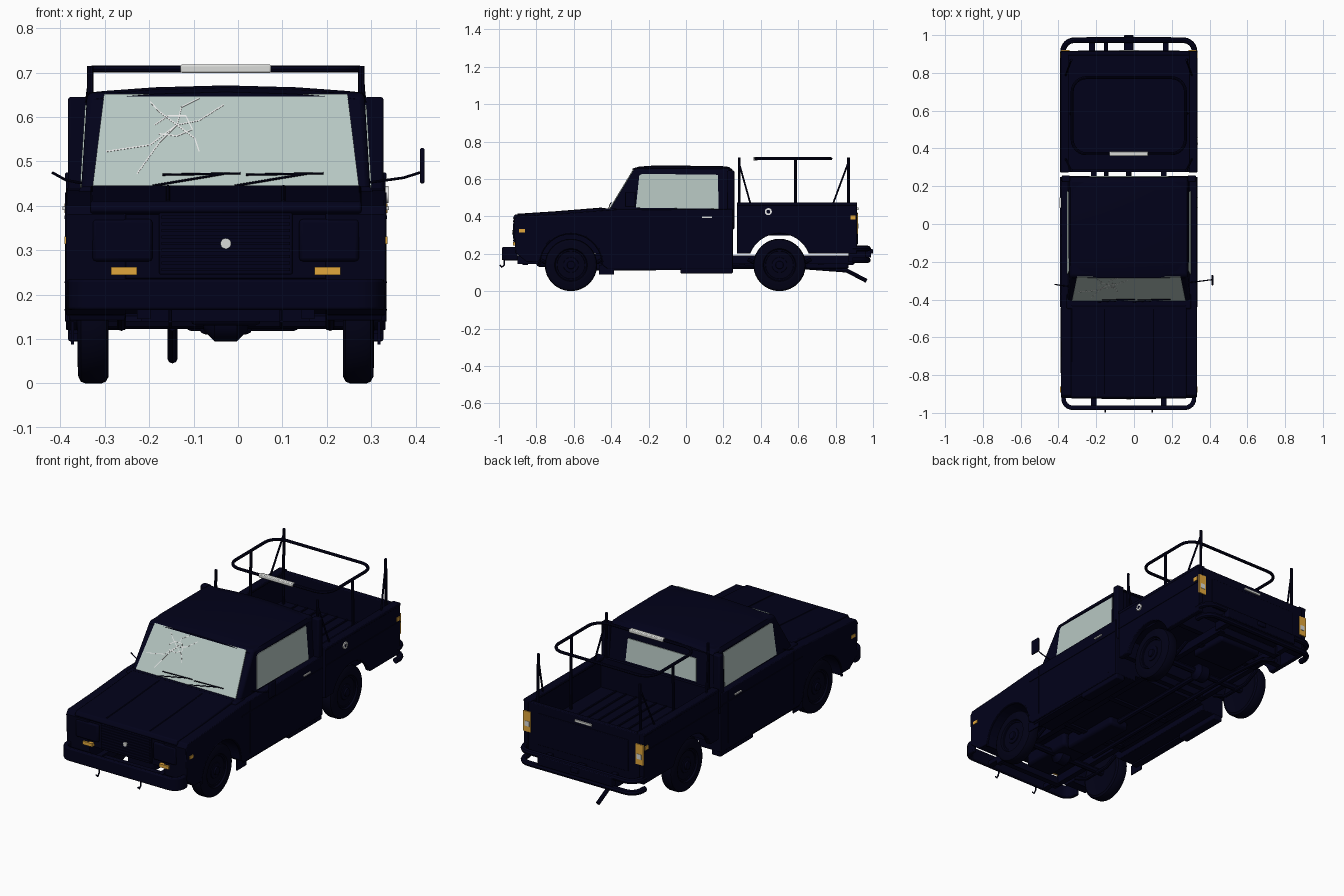
import bpy, bmesh, math
from mathutils import Vector

CX = -0.0275  # the body's own middle line (one mirror sticks out further)

def material(name, rgb):
    m = bpy.data.materials.new(name)
    m.diffuse_color = (*rgb, 1)
    return m

NAVY = material("dark navy", (0.0004, 0.0004, 0.0100))
RUBBER = material("rubber black", (0.0004, 0.0004, 0.008))
GLASS = material("pale glass", (0.47, 0.57, 0.54))
AMBER = material("amber", (0.76, 0.39, 0.045))
PALE = material("pale grey", (0.70, 0.71, 0.69))
WHITE = material("crack white", (0.9, 0.9, 0.9))

def finish(name, bm, mat, bevel=0):
    bmesh.ops.recalc_face_normals(bm, faces=bm.faces)
    me = bpy.data.meshes.new(name)
    bm.to_mesh(me)
    bm.free()
    me.materials.append(mat)
    ob = bpy.data.objects.new(name, me)
    ob.location.x = CX
    bpy.context.collection.objects.link(ob)
    if bevel:
        b = ob.modifiers.new("bevel", 'BEVEL')
        b.width, b.segments, b.limit_method = bevel, 2, 'ANGLE'
        b.angle_limit = math.radians(40)
    return ob

def loft(bm, *loops):
    """Closed solid through matching loops of points."""
    rings = [[bm.verts.new(p) for p in loop] for loop in loops]
    n = len(rings[0])
    bm.faces.new(rings[0])
    bm.faces.new(rings[-1][::-1])
    for a, b in zip(rings, rings[1:]):
        for i in range(n):
            bm.faces.new((a[i], b[i], b[(i + 1) % n], a[(i + 1) % n]))

def prism(name, yz, u0, u1, mat=NAVY, mirror=True, bevel=0):
    bm = bmesh.new()
    for s in ((1, -1) if mirror else (1,)):
        loft(bm, [(s * u0, y, z) for y, z in yz], [(s * u1, y, z) for y, z in yz])
    return finish(name, bm, mat, bevel)

def box(name, u, y, z, mat=NAVY, mirror=False, bevel=0):
    return prism(name, [(y[0], z[0]), (y[1], z[0]), (y[1], z[1]), (y[0], z[1])], u[0], u[1], mat, mirror, bevel)

def tube(name, paths, r, mat=NAVY, cyclic=False, mirror=False):
    cu = bpy.data.curves.new(name, 'CURVE')
    cu.dimensions, cu.bevel_depth, cu.bevel_resolution, cu.use_fill_caps = '3D', r, 2, True
    for s in ((1, -1) if mirror else (1,)):
        for pts in paths:
            sp = cu.splines.new('POLY')
            sp.points.add(len(pts) - 1)
            for p, q in zip(sp.points, pts):
                p.co = (s * q[0], q[1], q[2], 1)
            sp.use_cyclic_u = cyclic
    tmp = bpy.data.objects.new(name + "_path", cu)
    bpy.context.collection.objects.link(tmp)
    me = bpy.data.meshes.new_from_object(tmp.evaluated_get(bpy.context.evaluated_depsgraph_get()))
    bpy.data.objects.remove(tmp)
    me.materials.clear()
    me.materials.append(mat)
    ob = bpy.data.objects.new(name, me)
    ob.location.x = CX
    bpy.context.collection.objects.link(ob)
    return ob

def lathe(name, profile, y, z, mat, steps=32, mirror=True):
    """Turn (radius, u) points about a sideways axle."""
    bm = bmesh.new()
    for s in ((1, -1) if mirror else (1,)):
        loft(bm, *[[(s * u, y + r * math.cos(t), z + r * math.sin(t))
                    for t in (2 * math.pi * k / steps for k in range(steps))] for r, u in profile])
    return finish(name, bm, mat)

def plate(name, quads, mat, lift=0.004, mirror=False):
    """Thin plates lying just outside a slanted surface."""
    bm = bmesh.new()
    for corners in quads:
        for s in ((1, -1) if mirror else (1,)):
            c = [Vector((s * p[0], p[1], p[2])) for p in corners]
            n = (c[1] - c[0]).cross(c[2] - c[0]).normalized() * lift
            loft(bm, [p - n for p in c], [p + n for p in c])
    return finish(name, bm, mat)

def arc(cy, cz, r, a0, a1, n):
    return [(cy + r * math.cos(math.radians(a0 + (a1 - a0) * i / n)),
             cz + r * math.sin(math.radians(a0 + (a1 - a0) * i / n))) for i in range(n + 1)]

def hoop(hw, end, back, r):
    """U-shaped bumper outline seen from above; end is the far y."""
    d = 1 if end > 0 else -1
    half = [(hw, back)] + [(x, d * y) for x, y in arc(hw - r, abs(end) - r, r, 0, 90, 6)]
    return half + [(-x, y) for x, y in half[::-1]]

# --- front wings, doors and sills
FW, RW, WZ = -0.615, 0.50, 0.14
side = [(-0.85, 0.155), (-0.912, 0.205), (-0.92, 0.38), (-0.905, 0.402), (-0.7, 0.413), (-0.41, 0.435),
        (0.25, 0.44), (0.25, 0.12), (-0.42, 0.12)] + arc(FW, WZ, 0.168, 0, 180, 18) + [(-0.79, 0.155)]
prism("wing_and_door_sides", side, 0.225, 0.36, bevel=0.012)
prism("body_core", [(-0.905, 0.238), (-0.912, 0.39), (-0.9, 0.404), (-0.41, 0.438), (0.25, 0.44), (0.25, 0.15),
                    (-0.4, 0.15), (-0.46, 0.2), (-0.8, 0.2)], -0.23, 0.23, mirror=False)
prism("hood", [(-0.926, 0.39), (-0.915, 0.41), (-0.7, 0.424), (-0.43, 0.446), (-0.43, 0.42), (-0.915, 0.38)],
      -0.305, 0.305, mirror=False, bevel=0.005)
tube("hood_ridges", [[(0.13, -0.9, 0.409), (0.13, -0.7, 0.422), (0.13, -0.45, 0.442)]], 0.005, mirror=True)
box("cowl", (-0.33, 0.33), (-0.45, -0.37), (0.41, 0.443), bevel=0.008)
box("side_step", (0.30, 0.355), (-0.03, 0.25), (0.095, 0.125), mirror=True, bevel=0.005)
box("sill", (0.31, 0.352), (-0.42, 0.24), (0.112, 0.13), mirror=True)
box("door_seams", (0.355, 0.3615), (-0.372, -0.368), (0.15, 0.43), mirror=True)
box("door_rear_seams", (0.355, 0.3615), (0.188, 0.192), (0.15, 0.43), mirror=True)
box("door_moulding", (0.355, 0.363), (-0.44, 0.25), (0.37, 0.378), mirror=True)
box("mud_flaps", (0.342, 0.348), (-0.465, -0.385), (0.088, 0.14), mirror=True)
tube("wheel_arch_lips", [[(0.356, y, z) for y, z in arc(FW, WZ, 0.17, 0, 180, 18)]], 0.006, mirror=True)

# --- cab upper half, crowned roof and tall corner stacks
bm = bmesh.new()
loft(bm, [(-0.326, -0.412, 0.43), (0.326, -0.412, 0.43), (0.326, 0.254, 0.43), (-0.326, 0.254, 0.43)],
     [(-0.312, -0.275, 0.655), (0.312, -0.275, 0.655), (0.312, 0.235, 0.655), (-0.312, 0.235, 0.655)])
finish("cab_upper", bm, NAVY, 0.012)
bm = bmesh.new()
loft(bm, *[[(hw * k, y, 0.632 if abs(k) == 1 else top - 0.017 * k * k)
            for k in (-1, -0.97, -0.85, -0.5, 0, 0.5, 0.85, 0.97, 1)]
           for y, top, hw in ((-0.285, 0.656, 0.305), (-0.25, 0.666, 0.316), (-0.18, 0.671, 0.318),
                              (0.18, 0.67, 0.318), (0.23, 0.664, 0.316), (0.248, 0.65, 0.308))])
finish("roof", bm, NAVY)
box("corner_stacks", (0.312, 0.355), (0.222, 0.258), (0.33, 0.645), mirror=True, bevel=0.006)

def shield(u, z, lift=0.0):  # point on the sloping windscreen
    return (u, -0.412 + (z - 0.43) * 0.137 / 0.225 - lift, z)

def flank(y, z):  # point on the leaning cab side
    return (0.326 - (z - 0.43) * 0.014 / 0.225, y, z)

plate("windscreen", [[shield(-0.3, 0.44), shield(0.3, 0.44), shield(0.274, 0.65), shield(-0.274, 0.65)]], GLASS)
plate("side_windows", [[flank(-0.268, 0.446), flank(0.175, 0.44), flank(0.17, 0.622), flank(-0.235, 0.627),
                        flank(-0.25, 0.617)]], GLASS, 0.003, True)
plate("rear_window", [[(u, 0.254 - (z - 0.43) * 0.019 / 0.225, z) for u, z in
                       ((0.212, 0.467), (-0.212, 0.467), (-0.205, 0.588), (0.205, 0.588))]], GLASS)
cracks = [[(-0.11, 0.58), (-0.17, 0.535), (-0.27, 0.52)], [(-0.11, 0.58), (-0.15, 0.54), (-0.2, 0.47)],
          [(-0.11, 0.58), (-0.06, 0.59), (-0.005, 0.625)], [(-0.11, 0.58), (-0.1, 0.62), (-0.06, 0.64)],
          [(-0.11, 0.58), (-0.15, 0.61), (-0.17, 0.632)], [(-0.11, 0.58), (-0.07, 0.55), (-0.06, 0.52)],
          [(-0.16, 0.58), (-0.13, 0.6), (-0.09, 0.6), (-0.075, 0.57), (-0.11, 0.555), (-0.15, 0.56)]]
strips = []
for line in cracks:
    for (u0, z0), (u1, z1) in zip(line, line[1:]):
        w = 0.0013 / math.hypot(u1 - u0, z1 - z0)
        du, dz = -(z1 - z0) * w, (u1 - u0) * w
        strips.append([shield(u0 - du, z0 - dz), shield(u1 - du, z1 - dz), shield(u1 + du, z1 + dz),
                       shield(u0 + du, z0 + dz)])
plate("windscreen_cracks", strips, WHITE, 0.0048)
tube("wipers", [[shield(a, 0.47, 0.014), shield(a + 0.175, 0.473, 0.014)] for a in (-0.142, 0.045)] +
     [[shield(a, 0.445, 0.01), shield(a + 0.16, 0.472, 0.016)] for a in (-0.165, 0.02)], 0.0025)

# --- mirrors: the left one has lost its head
tube("mirror_arms", [[(0.32, -0.31, 0.452), (0.40, -0.30, 0.463), (0.438, -0.295, 0.475)],
                     [(-0.32, -0.33, 0.45), (-0.36, -0.325, 0.458), (-0.391, -0.32, 0.475)]], 0.003)
box("mirror_head", (0.437, 0.4475), (-0.325, -0.27), (0.45, 0.53), bevel=0.004)

# --- front face
box("grille_frame", (-0.15, 0.15), (-0.922, -0.905), (0.245, 0.385), bevel=0.004)
for i in range(9):
    box("grille_bar", (-0.145, 0.145), (-0.926, -0.915), (0.253 + i * 0.0147, 0.26 + i * 0.0147))
box("headlamp_panels", (0.165, 0.30), (-0.924, -0.905), (0.275, 0.37), mirror=True, bevel=0.008)
box("front_indicators", (0.2, 0.258), (-0.924, -0.9), (0.244, 0.262), AMBER, True)
box("front_side_markers", (0.355, 0.3635), (-0.892, -0.86), (0.314, 0.331), AMBER, True)
disc = arc(0, 0.315, 0.012, 0, 345, 23)
bm = bmesh.new()
loft(bm, [(u, -0.93, z) for u, z in disc], [(u, -0.922, z) for u, z in disc])
finish("grille_disc", bm, PALE)

# --- bumpers
def band(name, outer, inner, z0, z1):
    ring = outer + inner[::-1]
    bm = bmesh.new()
    loft(bm, [(x, y, z0) for x, y in ring], [(x, y, z1) for x, y in ring])
    return finish(name, bm, NAVY, 0.006)

band("front_bumper", hoop(0.357, -0.985, -0.9, 0.06), hoop(0.334, -0.962, -0.9, 0.04), 0.165, 0.235)
box("front_bumper_mounts", (0.17, 0.2), (-0.97, -0.88), (0.165, 0.19), mirror=True)
tube("tow_hooks", [[(0.125, -0.97, 0.168), (0.125, -0.972, 0.14), (0.125, -0.984, 0.128), (0.125, -0.996, 0.14)]],
     0.004, mirror=True)
for z in (0.228, 0.166):
    tube("rear_bumper_bar", [[(x, y, z) for x, y in hoop(0.348, 0.973, 0.89, 0.06)]], 0.015)
box("rear_bumper_plate", (-0.225, 0.225), (0.96, 0.99), (0.18, 0.232), bevel=0.004)
box("rear_bumper_mounts", (0.18, 0.21), (0.87, 0.975), (0.155, 0.225), mirror=True)
box("hitch", (-0.025, 0.025), (0.92, 1.0), (0.2, 0.225), bevel=0.004)
tube("tailpipe", [[(-0.12, 0.6, 0.13), (-0.12, 0.86, 0.11), (-0.12, 0.965, 0.055)]], 0.011)

# --- load bed
bed = [(0.915, 0.2), (0.915, 0.47), (0.272, 0.47), (0.272, 0.2)] + arc(RW, WZ, 0.168, 159, 21, 16)
prism("bed_sides", bed, 0.332, 0.36, bevel=0.004)
box("bed_rails", (0.318, 0.362), (0.272, 0.915), (0.458, 0.475), mirror=True, bevel=0.004)
box("bed_moulding", (0.355, 0.363), (0.275, 0.91), (0.37, 0.378), mirror=True)
box("bed_floor", (-0.335, 0.335), (0.278, 0.91), (0.298, 0.308))
box("bed_front_wall", (-0.335, 0.335), (0.274, 0.292), (0.21, 0.47))
box("tailgate", (-0.335, 0.335), (0.892, 0.915), (0.2, 0.468), bevel=0.004)
box("tailgate_panel", (-0.27, 0.27), (0.91, 0.919), (0.25, 0.42), bevel=0.003)
box("tailgate_handle", (-0.05, 0.05), (0.91, 0.922), (0.435, 0.447), PALE)
for i in range(9):
    box("floor_rib", (-0.244 + i * 0.06, -0.236 + i * 0.06), (0.295, 0.89), (0.306, 0.314))
for y in (0.285, 0.72, 0.87):
    box("bed_crossbeam", (-0.33, 0.33), (y, y + 0.03), (0.2, 0.3))
box("tail_lamps", (0.315, 0.359), (0.91, 0.92), (0.305, 0.415), AMBER, True)
box("reversing_lamps", (0.322, 0.349), (0.913, 0.922), (0.335, 0.362), PALE, True)
box("rear_side_markers", (0.355, 0.3635), (0.88, 0.907), (0.384, 0.405), AMBER, True)
lathe("fuel_filler_ring", [(0.019, 0.355), (0.019, 0.366), (0.010, 0.366), (0.010, 0.355)], 0.44, 0.425, WHITE, 24, False)
lathe("fuel_filler_cap", [(0.0105, 0.354), (0.0105, 0.364)], 0.44, 0.425, NAVY, 24, False)
box("door_handles", (0.355, 0.367), (0.085, 0.14), (0.391, 0.398), PALE, True)

# --- rack above the bed
corner = arc(0.225, 0.70, 0.075, 0, 90, 6)
half = corner + [(-x, y) for x, y in corner[::-1]]
loop = half + [(x, 1.147 - y) for x, y in half[::-1]]
tube("rack_loop", [[(x, y, 0.708) for x, y in loop]], 0.008, cyclic=True)
tube("rack_posts", [[(0.305, y, top), (0.308, y, 0.3)] for y, top in ((0.585, 0.706), (0.285, 0.715), (0.868, 0.715))],
     0.0075, mirror=True)
tube("rack_braces", [[(0.306, 0.285, 0.68), (0.335, 0.345, 0.465)], [(0.306, 0.865, 0.68), (0.335, 0.785, 0.465)]],
     0.005, mirror=True)
box("light_bar", (-0.102, 0.102), (0.36, 0.384), (0.699, 0.718), PALE, bevel=0.004)

# --- wheels
tyre = [(0.08, 0.272), (0.125, 0.264), (0.136, 0.27), (0.14, 0.28), (0.14, 0.316), (0.136, 0.326), (0.125, 0.332),
        (0.088, 0.334), (0.082, 0.322)]
rim = [(0.083, 0.29), (0.083, 0.326), (0.076, 0.326), (0.068, 0.308), (0.045, 0.312), (0.04, 0.326), (0.022, 0.328),
       (0.02, 0.336)]
for pos, y in (("front", FW), ("rear", RW)):
    lathe(pos + "_tyres", tyre, y, WZ, RUBBER)
    lathe(pos + "_rims", rim, y, WZ, NAVY, 24)
    tube(pos + "_axle", [[(-0.3, y, WZ), (0.3, y, WZ)]], 0.017)
    lathe(pos + "_differential", [(0.02, -0.05), (0.045, -0.025), (0.045, 0.025), (0.02, 0.05)], y, WZ, NAVY, 16, False)
    tube(pos + "_leaf_springs", [[(0.235, y - 0.17, 0.17), (0.235, y - 0.08, 0.128), (0.235, y + 0.08, 0.128),
                                  (0.235, y + 0.17, 0.17)]], 0.01, mirror=True)

# --- chassis
box("chassis_rails", (0.17, 0.2), (-0.9, 0.9), (0.145, 0.19), mirror=True)
for y in (-0.86, -0.35, 0.0, 0.3, 0.72, 0.88):
    box("chassis_crossmember", (-0.19, 0.19), (y - 0.015, y + 0.015), (0.14, 0.18))
box("gearbox", (-0.06, 0.06), (-0.5, -0.15), (0.11, 0.2), bevel=0.015)
box("engine_sump", (-0.08, 0.08), (-0.8, -0.5), (0.13, 0.22), bevel=0.015)
tube("drive_shaft", [[(0, -0.2, 0.14), (0, RW, 0.14)]], 0.014)
tube("exhaust", [[(-0.12, -0.5, 0.13), (-0.12, 0.6, 0.13)]], 0.012)
box("fuel_tank", (-0.09, 0.165), (0.64, 0.87), (0.118, 0.19), bevel=0.012)

# smooth round parts, keep hard edges
bpy.ops.object.select_all(action='DESELECT')
for ob in bpy.context.scene.objects:
    ob.select_set(True)
    bpy.context.view_layer.objects.active = ob
bpy.ops.object.shade_smooth_by_angle(angle=math.radians(35))
